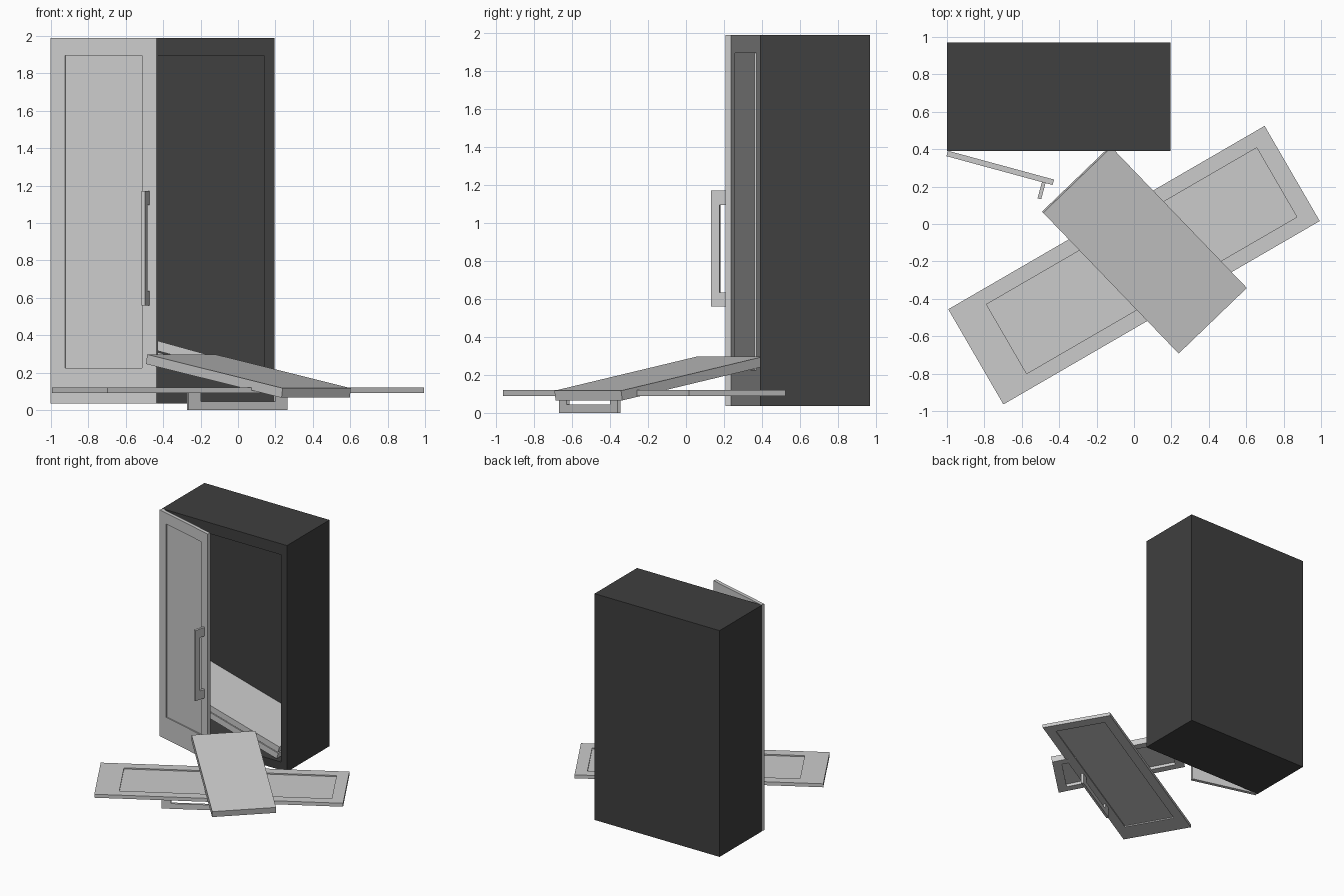
import bpy, bmesh
from math import sin, cos, radians
from mathutils import Matrix, Vector

if "Cube" in bpy.data.objects:
    bpy.data.objects.remove(bpy.data.objects["Cube"])


def material(name, v):
    m = bpy.data.materials.new(name)
    m.diffuse_color = (v, v, v, 1)
    m.use_nodes = True
    m.node_tree.nodes["Principled BSDF"].inputs["Base Color"].default_value = m.diffuse_color
    return m


BLACK = material("black_paint", 0.05)
PALE = material("light_grey", 0.8)
MID = material("mid_grey", 0.56)


def frame(origin, ydir, zdir):
    y, z = Vector(ydir).normalized(), Vector(zdir).normalized()
    x = y.cross(z)
    m = Matrix((x, y, z)).transposed().to_4x4()
    m.translation = origin
    return m


def finish(name, bm, mat, mats):
    bmesh.ops.recalc_face_normals(bm, faces=bm.faces)
    me = bpy.data.meshes.new(name)
    bm.to_mesh(me)
    bm.free()
    for m in mats:
        me.materials.append(m)
    ob = bpy.data.objects.new(name, me)
    ob.matrix_world = mat
    bpy.context.collection.objects.link(ob)
    return ob


def slab(name, size, margins, depth, mat, mats=(), both=False):
    """Box centred on the origin, recessed on its -y face (and +y if both).
    margins = side, bottom, top"""
    hx, hy, hz = (s / 2 for s in size)
    side, bot, top = margins
    bm = bmesh.new()

    def ring(x, z0, z1, y):
        return [bm.verts.new(p) for p in
                ((-x, y, z0), (x, y, z0), (x, y, z1), (-x, y, z1))]

    def bridge(a, b):
        for i in range(4):
            j = (i + 1) % 4
            bm.faces.new((a[i], a[j], b[j], b[i]))

    outer = [ring(hx, -hz, hz, s * hy) for s in (-1, 1)]
    bridge(*outer)
    for s, o in zip((-1, 1), outer):
        if s < 0 or both:
            rim = ring(hx - side, -hz + bot, hz - top, s * hy)
            deep = ring(hx - side, -hz + bot, hz - top, s * (hy - depth))
            bridge(o, rim)
            bridge(rim, deep)
            f = bm.faces.new(deep)
            f.material_index = 1 if len(mats) > 1 else 0
        else:
            bm.faces.new(o)
    return finish(name, bm, mat, mats)


def handle(name, mat, x, zc):
    # U-shaped pull: profile in y/z, extruded across x
    prof = [(-0.015, -0.305), (-0.105, -0.305), (-0.105, 0.305), (-0.015, 0.305),
            (-0.015, 0.23), (-0.06, 0.23), (-0.06, -0.23), (-0.015, -0.23)]
    bm = bmesh.new()
    f = bm.faces.new([bm.verts.new((x - 0.01, y, zc + z)) for y, z in prof])
    ext = bmesh.ops.extrude_face_region(bm, geom=[f], use_keep_orig=True)
    bmesh.ops.translate(bm, vec=(0.02, 0, 0),
                        verts=[v for v in ext["geom"] if isinstance(v, bmesh.types.BMVert)])
    finish(name, bm, mat, [MID])


def door(name, mat, hand):
    slab(name, (0.588, 0.03, 1.955), (0.08, 0.19, 0.095), 0.01, mat, [PALE, MID], both=True)
    handle(name + "_handle", mat, hand * 0.245, -0.1475)


# Cabinet body, open at the front
slab("cabinet", (1.195, 0.58, 1.955), (0.055, 0.07, 0.095), 0.53,
     Matrix.Translation((-0.4025, 0.68, 1.0125)), [BLACK])

# Left door ajar, right door fallen on its handle
a = radians(15.2)
door("left_door", frame((-0.715, 0.30, 1.0125), (sin(a), cos(a), 0), (0, 0, 1)), 1)
door("fallen_door", frame((0, -0.22, 0.105), (0, 0, 1), (cos(radians(30.1)), sin(radians(30.1)), 0)), -1)


def shelf(name, top_centre, heading, tilt):
    h, t = radians(heading), radians(tilt)
    z = Vector((cos(h) * cos(t), sin(h) * cos(t), -sin(t)))
    y = Vector((cos(h) * sin(t), sin(h) * sin(t), cos(t)))
    slab(name, (0.506, 0.052, 1.06), (0.068, 0.075, 0.075), 0.025,
         frame(Vector(top_centre) - y * 0.026, y, z), [PALE])


# Loose shelf outside and two collapsed shelves inside
shelf("loose_shelf", (0.059, -0.141, 0.207), -46.1, 9.8)
shelf("inner_shelf_upper", (-0.40, 0.66, 0.362), 0, 15.5)
shelf("inner_shelf_lower", (-0.412, 0.66, 0.304), 0, 15.5)
